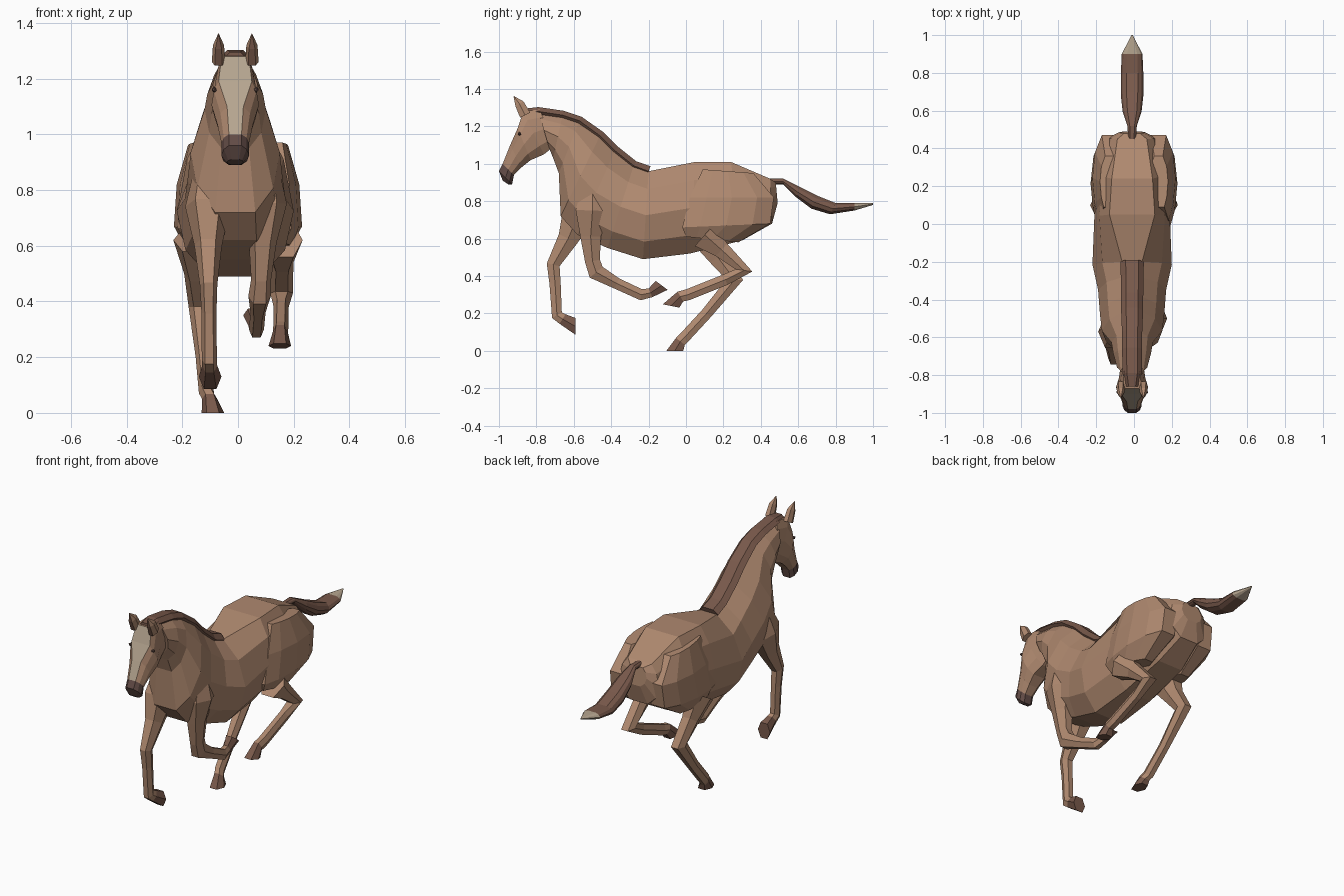
import bpy
import bmesh
from mathutils import Vector

cube = bpy.data.objects.get("Cube")
if cube:
    bpy.data.objects.remove(cube)

MID = -.01  # the body leans slightly off the centre line


def material(name, red, green, blue):
    mat = bpy.data.materials.new(name)
    mat.use_nodes = True
    colour = (red, green, blue, 1)
    mat.diffuse_color = colour
    mat.node_tree.nodes["Principled BSDF"].inputs["Base Color"].default_value = colour
    return mat


COAT = material("chestnut coat", .43, .25, .16)
DARK = material("dark brown hair and hoof", .19, .1, .07)
MUZZLE = material("dark muzzle", .12, .07, .06)
PALE = material("pale blaze", .47, .38, .28)


def ring(top, bottom, x, widths):
    """Closed symmetric section between two points on the side profile."""
    half = [(width, top.lerp(bottom, step)) for step, width in widths]
    outline = half + [(-width, point) for width, point in reversed(half)]
    return [Vector((x + width, point.x, point.y)) for width, point in outline]


def trunk(rows, flat, x=MID):
    """Ten-sided sections; each row is top y, z, bottom y, z and half width."""
    rings = []
    for top_y, top_z, low_y, low_z, wide in rows:
        shoulder = (flat + 2) / 3
        widths = ((0, wide * flat), (.2, wide * shoulder), (.5, wide),
                  (.8, wide * .85), (1, wide * .45))
        rings.append(ring(Vector((top_y, top_z)), Vector((low_y, low_z)), x, widths))
    return rings


def tube(path, start_x, end_x, spread, end_facing=None):
    """Six-sided sections square to a path of y, z, radius points."""
    points = [Vector((y, z)) for y, z, radius in path]
    steps = [(b - a).normalized() for a, b in zip(points, points[1:])]
    facing = Vector(end_facing).normalized() if end_facing else steps[-1]
    tangents = [steps[0]]
    tangents += [(a + b).normalized() for a, b in zip(steps, steps[1:])]
    tangents.append(facing)
    rings = []
    for i, (point, tangent) in enumerate(zip(points, tangents)):
        radius = path[i][-1]
        across = Vector((tangent.y, -tangent.x)) * radius
        wide = radius * spread
        x = start_x + (end_x - start_x) * i / (len(path) - 1)
        widths = ((0, wide * .55), (.5, wide), (1, wide * .55))
        rings.append(ring(point + across, point - across, x, widths))
    return rings


def loft(name, rings, mats, rule=None):
    """Skin the rings; rule(segment, centre, normal) picks a face's material."""
    bm = bmesh.new()
    loops = [[bm.verts.new(point) for point in outline] for outline in rings]
    segment = {bm.faces.new(loops[0]): 0, bm.faces.new(loops[-1]): len(loops) - 2}
    for i, (near, far) in enumerate(zip(loops, loops[1:])):
        for j in range(len(near)):
            face = bm.faces.new((near[j - 1], near[j], far[j], far[j - 1]))
            segment[face] = i
    bmesh.ops.recalc_face_normals(bm, faces=bm.faces)
    bm.normal_update()
    if rule:
        for face, i in segment.items():
            face.material_index = rule(i, face.calc_center_median(), face.normal)
    mesh = bpy.data.meshes.new(name)
    bm.to_mesh(mesh)
    bm.free()
    for mat in mats:
        mesh.materials.append(mat)
    bpy.context.collection.objects.link(bpy.data.objects.new(name, mesh))


# Rump and barrel, then withers to throat
RUMP = [
    (.48, .9, .49, .79, .07),
    (.45, .92, .46, .68, .13),
    (.24, 1.01, .3, .59, .18),
    (.05, 1.01, .02, .52, .2),
]
NECK = [
    (-.2, .96, -.23, .49, .21),
    (-.28, .99, -.42, .55, .18),
    (-.38, 1.07, -.58, .62, .17),
    (-.46, 1.15, -.67, .72, .16),
    (-.57, 1.23, -.68, .95, .11),
    (-.66, 1.26, -.71, 1.03, .1),
    (-.79, 1.28, -.73, 1.08, .08),
]
loft("body", trunk(RUMP, .6) + trunk(NECK, .25), [COAT])

# Mane riding on the crest, narrowing towards the poll
crest = [(row[0], row[1], .02 + row[-1] * .04) for row in NECK]
loft("mane", tube(crest + [(-.86, 1.28, .015)], MID, MID, 2.2), [DARK])


# Head with a pale blaze down the face and a dark muzzle
def head_rule(i, centre, normal):
    if i > 3:
        return 2
    return int(abs(centre.x - MID) < .01 and normal.y < -.5)


SKULL = [
    (-.78, 1.29, -.71, 1.09, .06),
    (-.87, 1.28, -.76, 1.05, .07),
    (-.9, 1.19, -.83, 1.02, .085),
]
FACE = [
    (-.94, 1.1, -.88, .98, .065),
    (-.98, 1, -.92, .94, .05),
    (-1, .96, -.93, .89, .05),
    (-.98, .91, -.95, .89, .03),
]
loft("head", trunk(SKULL, .7) + trunk(FACE, .45), [COAT, PALE, MUZZLE], head_rule)

# Ears, eyes and thighs, one of each per side
EAR = [(-.86, 1.26, .03), (-.89, 1.32, .025), (-.92, 1.36, .002)]
THIGH = [
    (.09, .97, .36, .95, .05),
    (.02, .82, .47, .82, .09),
    (-.02, .66, .45, .68, .1),
    (0, .61, .28, .58, .06),
]
for side, word in ((1, "left"), (-1, "right")):
    ear_x = MID + side * .06
    loft(word + "_ear", tube(EAR, ear_x, ear_x, .8), [COAT, DARK],
         lambda i, centre, normal: int(normal.y < -.7))
    bpy.ops.mesh.primitive_ico_sphere_add(
        subdivisions=1, radius=.01, location=(MID + side * .075, -.89, 1.16))
    eye = bpy.context.object
    eye.name = word + "_eye"
    eye.data.materials.append(MUZZLE)
    loft(word + "_thigh", trunk(THIGH, .6, side * .13), [COAT])

# Tail streaming back to a pale tip
TAIL = [
    (.44, .92, .45, .89, .02),
    (.52, .92, .52, .89, .025),
    (.6, .88, .59, .82, .05),
    (.7, .83, .67, .76, .06),
    (.8, .79, .77, .73, .06),
    (.9, .79, .9, .75, .055),
    (1, .79, 1, .78, .003),
]
loft("tail", trunk(TAIL, .5), [DARK, PALE],
     lambda i, centre, normal: int(centre.y > .9))


# Legs: the last stretch of each is a dark hoof
def leg(name, path, start_x, end_x, sole):
    last = len(path) - 2
    loft(name, tube(path, start_x, end_x, .9, sole), [COAT, DARK],
         lambda i, centre, normal: int(i == last))


# Folded front leg
leg("left_front_leg", [
    (-.5, .93, .04),
    (-.5, .75, .09),
    (-.51, .61, .055),
    (-.5, .48, .04),
    (-.48, .42, .045),
    (-.37, .36, .03),
    (-.24, .3, .03),
    (-.19, .31, .025),
    (-.13, .35, .04),
], .1, .055, (.6, .8))

# Reaching front leg
leg("right_front_leg", [
    (-.53, .92, .04),
    (-.57, .74, .09),
    (-.63, .6, .055),
    (-.71, .46, .035),
    (-.7, .36, .03),
    (-.69, .19, .03),
    (-.66, .17, .03),
    (-.59, .13, .045),
], -.11, -.1, (1, 0))

# Hind legs driving forward under the belly
leg("left_hind_leg", [
    (.1, .62, .08),
    (.19, .54, .045),
    (.31, .43, .045),
    (.21, .38, .03),
    (.01, .3, .03),
    (-.03, .29, .03),
    (-.08, .24, .045),
], .16, .15, (-.2, -1))
leg("right_hind_leg", [
    (.1, .62, .08),
    (.17, .5, .05),
    (.26, .38, .045),
    (.11, .2, .03),
    (-.01, .07, .03),
    (-.03, .05, .03),
    (-.06, 0, .045),
], -.16, -.09, (0, -1))
